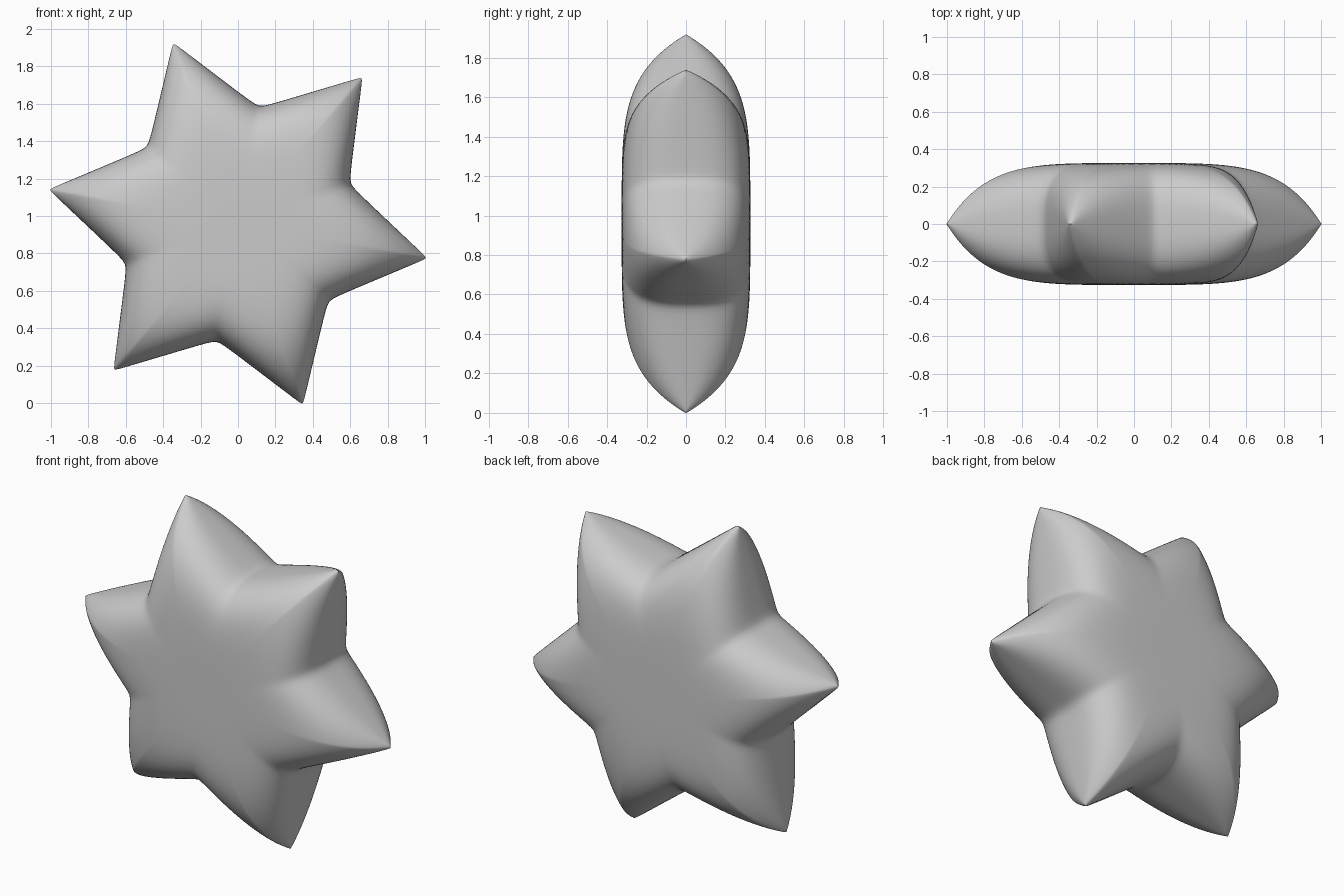
import bpy, bmesh
from math import sin, cos, radians, pi, sqrt

if "Cube" in bpy.data.objects:
    bpy.data.objects.remove(bpy.data.objects["Cube"])

POINTS = 6
HALF = pi / POINTS          # angle from a tip to a valley
TILT = radians(-10.3)       # direction of the first tip
TIP = 1.017                 # tip radius
DEPTH = 0.326               # half thickness
CENTRE_Z = 0.958
STEPS, RINGS = 22, 44


def outline(a):
    """Star radius at angle a (0 = tip, HALF = valley), with rounded corners."""
    a = sqrt(a * a + 0.007 ** 2)
    b = sqrt((HALF - a) ** 2 + 0.04 ** 2)
    return 0.56 / cos(radians(57) - (HALF - b))


def height(rho, r):
    """Half thickness: rounded side wall times a lens that pinches the tips."""
    wall = max(0.0, 1 - rho ** 7) ** 0.357
    lens = max(0.0, 1 - min(1.0, r / TIP) ** 4) ** 0.63
    return DEPTH * wall * lens


# Angles round the star, packed closer near the tips
half = [HALF * (i / STEPS) ** 1.5 for i in range(STEPS + 1)]
sector = [-a for a in half[:0:-1]] + half[:-1]
angles = [(TILT + k * 2 * HALF + a, outline(abs(a)))
          for k in range(POINTS) for a in sector]
n = len(angles)

bm = bmesh.new()


def ring(rho, side):
    return [bm.verts.new((rho * R * cos(t), side * height(rho, rho * R),
                          CENTRE_Z + rho * R * sin(t))) for t, R in angles]


# Shared rim, then rings inward on the front and back
rim = ring(1.0, 0)
for side in (-1, 1):
    prev = rim
    for j in range(1, RINGS):
        u = 1 - j / RINGS
        cur = ring(1 - (1 - u) ** 2.2, side)
        for i in range(n):
            k = (i + 1) % n
            bm.faces.new((prev[i], prev[k], cur[k], cur[i]))
        prev = cur
    mid = bm.verts.new((0, side * DEPTH, CENTRE_Z))
    for i in range(n):
        bm.faces.new((prev[i], prev[(i + 1) % n], mid))

bmesh.ops.recalc_face_normals(bm, faces=bm.faces)
for f in bm.faces:
    f.smooth = True
mesh = bpy.data.meshes.new("puffy_star")
bm.to_mesh(mesh)
bm.free()
bpy.context.collection.objects.link(bpy.data.objects.new("puffy_star", mesh))
